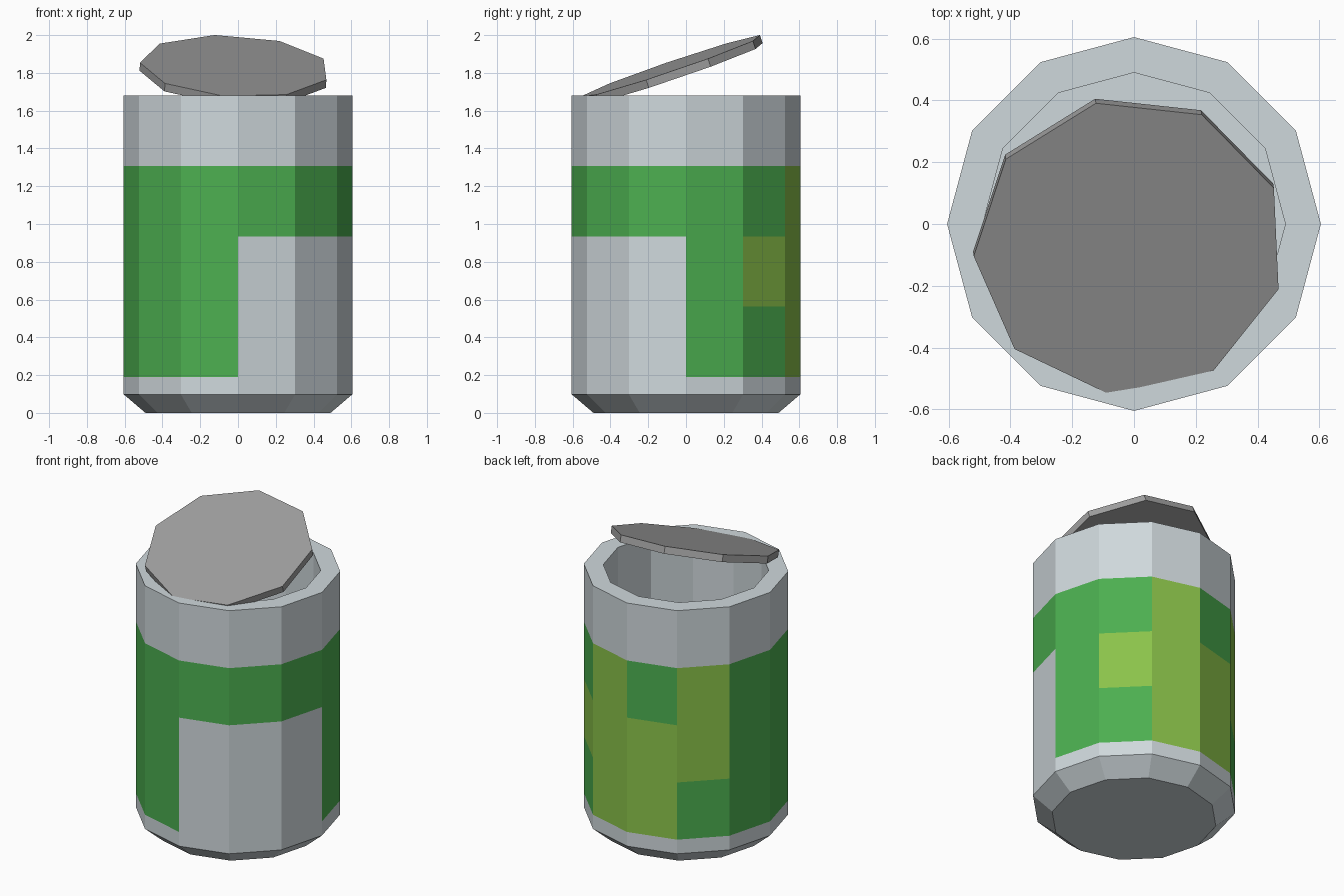
import bpy, bmesh
from math import cos, sin, tau, radians
from mathutils import Matrix, Vector

cube = bpy.data.objects.get("Cube")
if cube:
    bpy.data.objects.remove(cube, do_unlink=True)


def material(name, hex_code):
    srgb = [int(hex_code[i:i + 2], 16) / 255 for i in (0, 2, 4)]
    colour = [c / 12.92 if c <= 0.04045 else ((c + 0.055) / 1.055) ** 2.4 for c in srgb] + [1]
    mat = bpy.data.materials.new(name)
    mat.use_nodes = True
    mat.diffuse_color = colour
    mat.node_tree.nodes["Principled BSDF"].inputs["Base Color"].default_value = colour
    return mat


silver = material("silver", "CFD8DC")
green = material("label green", "4CAF50")
lime = material("label lime", "8BC34A")
grey = material("lid grey", "9E9E9E")


def make_object(name, bm, mats):
    bmesh.ops.recalc_face_normals(bm, faces=bm.faces)
    mesh = bpy.data.meshes.new(name)
    bm.to_mesh(mesh)
    bm.free()
    for mat in mats:
        mesh.materials.append(mat)
    obj = bpy.data.objects.new(name, mesh)
    bpy.context.collection.objects.link(obj)
    return obj


# Can body: twelve-sided lathe from the base, up the wall, over the rim and down inside
SIDES = 12
OUTER, INNER = 0.605, 0.49
label_levels = [0.19, 0.562, 0.934, 1.306]
profile = [(INNER, 0), (OUTER, 0.098)] + [(OUTER, z) for z in label_levels]
profile += [(OUTER, 1.68), (INNER, 1.68), (INNER, 0.1)]

# Label colour of each side, lower to upper band (S silver, G green, L lime)
label = ["GGG", "GLG", "LLL", "LLG", "GLL"] + ["GGG"] * 4 + ["SSG"] * 3

bm = bmesh.new()
rings = [[bm.verts.new((r * cos(tau * i / SIDES), r * sin(tau * i / SIDES), z))
          for i in range(SIDES)] for r, z in profile]
for level, (low, high) in enumerate(zip(rings, rings[1:])):
    for i in range(SIDES):
        j = (i + 1) % SIDES
        face = bm.faces.new((low[i], low[j], high[j], high[i]))
        band = level - 2
        if 0 <= band < 3:
            face.material_index = "SGL".index(label[i][band])
bm.faces.new(rings[0])
bm.faces.new(rings[-1])
make_object("can_body", bm, [silver, green, lime])

# Loose lid: nine-sided disc leaning on the front of the rim
THICK = 0.045
bm = bmesh.new()
bmesh.ops.create_cone(bm, cap_ends=True, segments=9, radius1=0.506, radius2=0.506, depth=THICK,
                      matrix=Matrix.Translation((0, 0, -THICK / 2)))
bmesh.ops.transform(bm, verts=bm.verts, matrix=Matrix.Rotation(-radians(16.5), 4, "Z")
                    @ Matrix.Rotation(-min(v.co.to_2d().angle_signed(Vector((1, 0)))
                                           for v in bm.verts if abs(v.co.to_2d().angle(Vector((1, 0)))) < 0.34), 4, "Z"))
normal = Vector((0.055, -0.34, 1)).normalized()
across = Vector((1, 0, -0.055)).normalized()
tilt = Matrix((across, normal.cross(across), normal)).transposed().to_4x4()
bmesh.ops.transform(bm, verts=bm.verts,
                    matrix=Matrix.Translation((-0.014, -0.075, 1.836)) @ tilt)
make_object("lid", bm, [grey])
